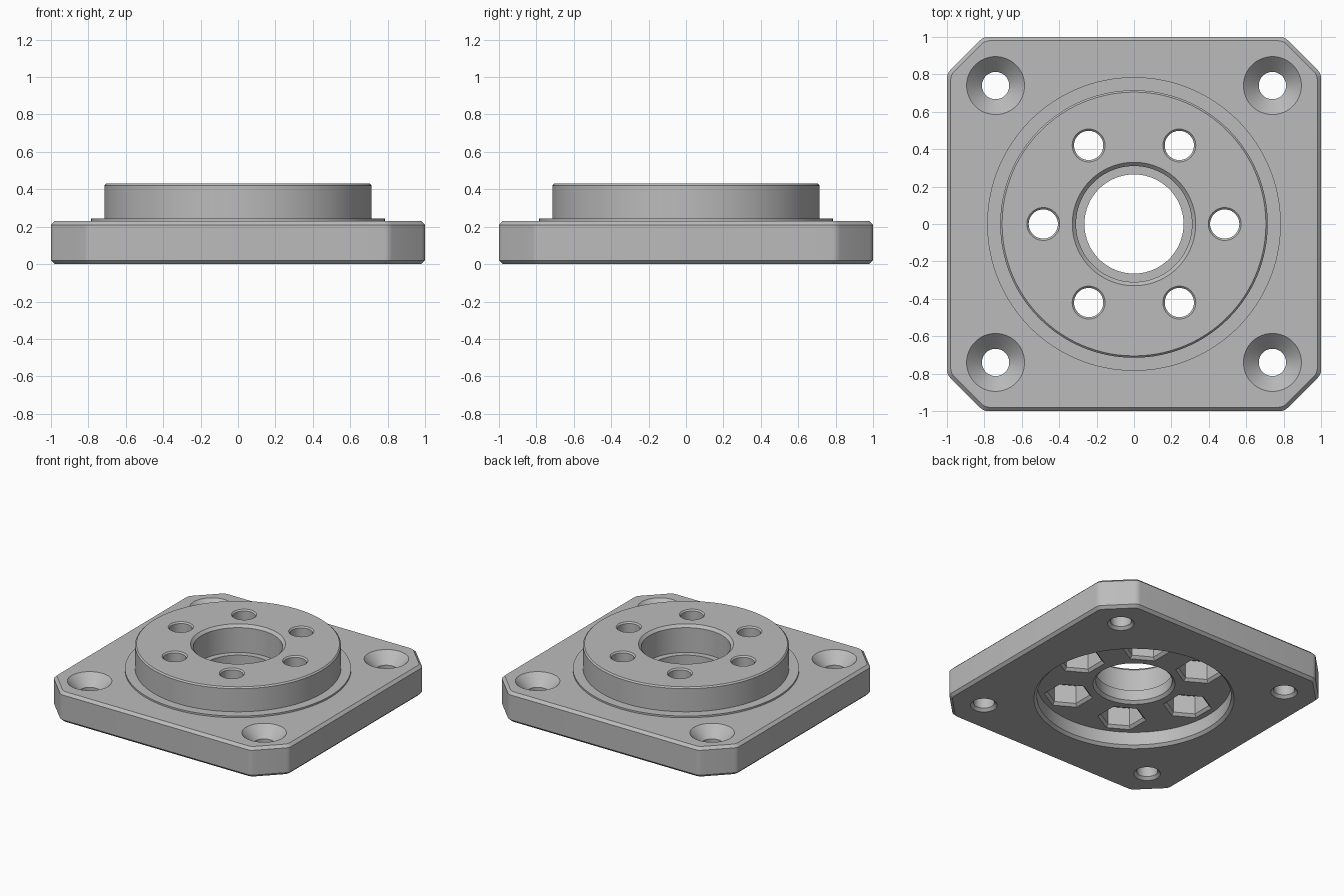
import bpy, bmesh
from math import sin, cos, pi, radians

if "Cube" in bpy.data.objects:
    bpy.data.objects.remove(bpy.data.objects["Cube"])

metal = bpy.data.materials.new("machined grey")
metal.use_nodes = True
grey = (0.5, 0.5, 0.5, 1)
metal.diffuse_color = grey
metal.node_tree.nodes["Principled BSDF"].inputs["Base Color"].default_value = grey


def finish(bm, name):
    bmesh.ops.recalc_face_normals(bm, faces=bm.faces)
    mesh = bpy.data.meshes.new(name)
    bm.to_mesh(mesh)
    bm.free()
    mesh.materials.append(metal)
    ob = bpy.data.objects.new(name, mesh)
    bpy.context.collection.objects.link(ob)
    return ob


def stack(bm, rings):
    """Skin a list of equal vertex rings and cap both ends."""
    n = len(rings[0])
    for a, b in zip(rings, rings[1:]):
        for i in range(n):
            j = (i + 1) % n
            bm.faces.new((a[i], a[j], b[j], b[i]))
    bm.faces.new(rings[0])
    bm.faces.new(rings[-1])


def lathe(name, profile, x=0, y=0, sides=96, turn=0):
    bm = bmesh.new()
    stack(bm, [[bm.verts.new((x + r * cos(turn + 2 * pi * i / sides),
                              y + r * sin(turn + 2 * pi * i / sides), z))
                for i in range(sides)] for r, z in profile])
    return finish(bm, name)


def combine(target, other, operation):
    mod = target.modifiers.new(other.name, "BOOLEAN")
    mod.operation = operation
    mod.solver = "EXACT"
    mod.object = other
    bpy.ops.object.select_all(action="DESELECT")
    bpy.context.view_layer.objects.active = target
    target.select_set(True)
    bpy.ops.object.modifier_apply(modifier=mod.name)
    bpy.data.objects.remove(other)


def outline(half, cut, rnd=0.025, steps=4):
    """Square with cut corners, each vertex softened by a small curve."""
    c = half - cut
    pts = [(half, -c), (half, c), (c, half), (-c, half),
           (-half, c), (-half, -c), (-c, -half), (c, -half)]
    out = []
    for i, p in enumerate(pts):
        ends = []
        for q in (pts[i - 1], pts[(i + 1) % 8]):
            d = ((q[0] - p[0]) ** 2 + (q[1] - p[1]) ** 2) ** 0.5
            ends.append([p[k] + (q[k] - p[k]) * rnd / d for k in (0, 1)])
        for s in range(steps + 1):
            t = s / steps
            out.append([(1 - t) ** 2 * ends[0][k] + 2 * t * (1 - t) * p[k]
                        + t * t * ends[1][k] for k in (0, 1)])
    return out


# Mounting plate with chamfered rims
bm = bmesh.new()
rim = 0.02
stack(bm, [[bm.verts.new((px, py, z)) for px, py in outline(1 - inset, 0.195 - inset * 0.586)]
           for inset, z in ((rim, 0), (0, rim), (0, 0.21), (rim, 0.23))])
flange = finish(bm, "flange_plate")

# Raised hub with a thin step at its foot
hub = lathe("hub", [(0.785, 0.1), (0.785, 0.243), (0.715, 0.243),
                    (0.715, 0.42), (0.705, 0.43)], sides=128)
combine(flange, hub, "UNION")

# Underside recess, centre bore and upper counterbore
bore = lathe("bore_cutter", [(0.745, -0.05), (0.675, 0.02), (0.675, 0.12), (0.285, 0.12),
                             (0.265, 0.14), (0.265, 0.22), (0.31, 0.22), (0.31, 0.41),
                             (0.38, 0.48)], sides=128)
combine(flange, bore, "DIFFERENCE")

# Countersunk corner holes
for sx in (-1, 1):
    for sy in (-1, 1):
        screw = lathe("screw_cutter", [(0.143, -0.05), (0.073, 0.02), (0.073, 0.148),
                                       (0.205, 0.28)], sx * 0.74, sy * 0.74, 64)
        combine(flange, screw, "DIFFERENCE")

# Ring of bolt holes, each with a hexagonal nut pocket below
for k in range(6):
    x, y = 0.485 * cos(k * pi / 3), 0.485 * sin(k * pi / 3)
    pocket = lathe("pocket_cutter", [(0.2, 0.09), (0.15, 0.14), (0.15, 0.28)],
                   x, y, 6, pi / 6)
    combine(flange, pocket, "DIFFERENCE")
    bolt = lathe("bolt_cutter", [(0.078, 0.2), (0.078, 0.42), (0.138, 0.48)], x, y, 48)
    combine(flange, bolt, "DIFFERENCE")

flange.select_set(True)
bpy.context.view_layer.objects.active = flange
bpy.ops.object.shade_smooth_by_angle(angle=radians(30))
